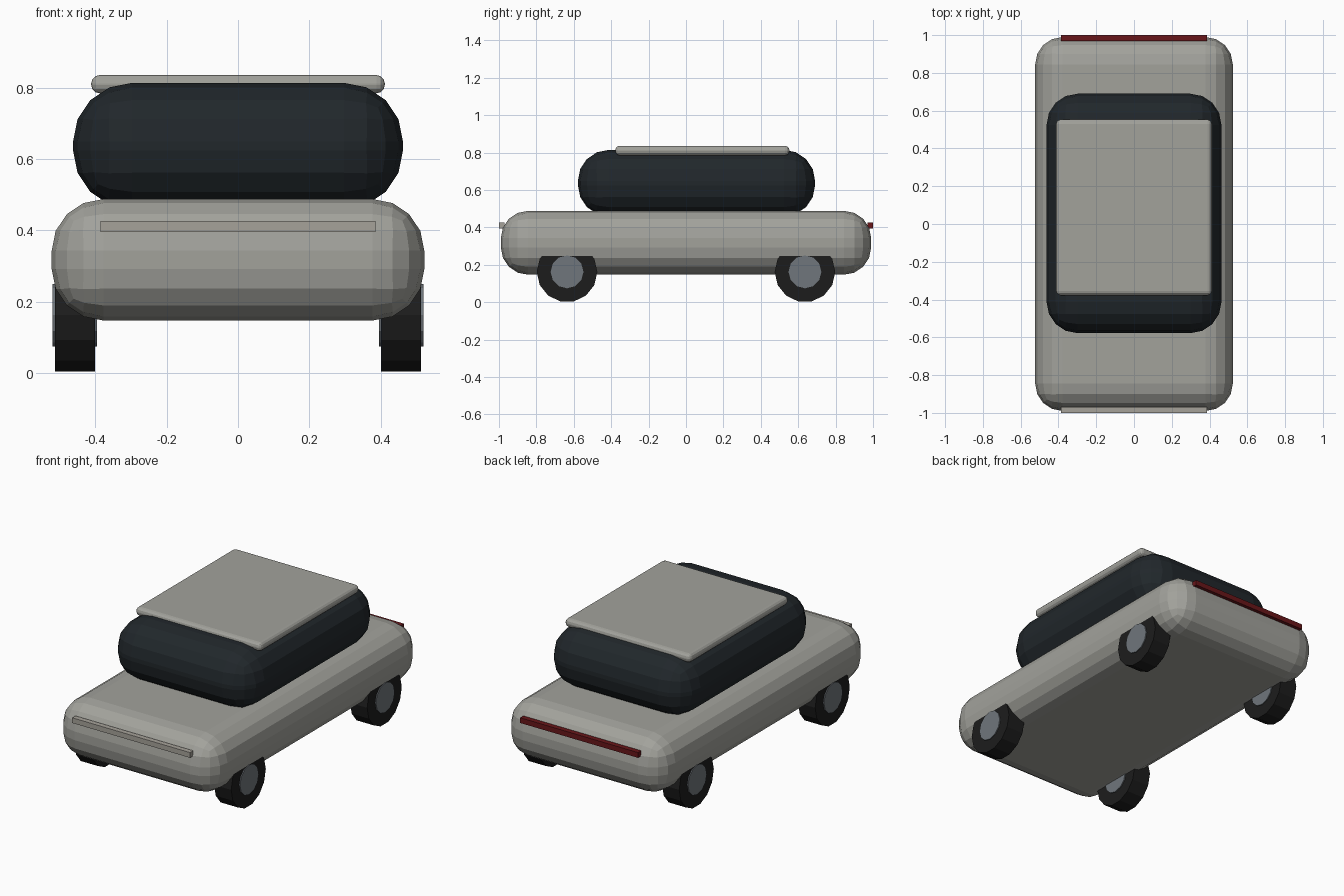
import bpy
import bmesh
from math import pi
from mathutils import Matrix, Vector

if "Cube" in bpy.data.objects:
    bpy.data.objects.remove(bpy.data.objects["Cube"])


def material(name, r, g, b):
    m = bpy.data.materials.new(name)
    m.diffuse_color = (r, g, b, 1)
    m.use_nodes = True
    m.node_tree.nodes["Principled BSDF"].inputs["Base Color"].default_value = m.diffuse_color
    return m


paint = material("warm_grey_paint", 0.36, 0.36, 0.33)
glass = material("dark_glass", 0.015, 0.02, 0.024)
rubber = material("rubber", 0.012, 0.012, 0.012)
metal = material("hub_metal", 0.16, 0.18, 0.20)
lamp = material("front_lamp", 0.38, 0.36, 0.32)
red = material("rear_lamp", 0.14, 0.008, 0.01)


def finish(bm, name, mat):
    me = bpy.data.meshes.new(name)
    bm.to_mesh(me)
    bm.free()
    me.materials.append(mat)
    ob = bpy.data.objects.new(name, me)
    bpy.context.collection.objects.link(ob)
    return ob


def box(name, lo, hi, mat, radius=0, segments=4):
    lo, hi = Vector(lo), Vector(hi)
    bm = bmesh.new()
    bmesh.ops.create_cube(bm, size=1)
    bmesh.ops.scale(bm, vec=hi - lo, verts=bm.verts)
    bmesh.ops.translate(bm, vec=(lo + hi) / 2, verts=bm.verts)
    if radius:
        bmesh.ops.bevel(bm, geom=bm.edges[:], offset=radius, segments=segments,
                        profile=0.5, affect='EDGES', clamp_overlap=True)
    return finish(bm, name, mat)


def disc(name, centre, radius, width, sides, mat):
    bm = bmesh.new()
    bmesh.ops.create_cone(bm, cap_ends=True, segments=sides, radius1=radius,
                          radius2=radius, depth=width)
    bmesh.ops.transform(bm, matrix=Matrix.Translation(centre) @ Matrix.Rotation(pi / 2, 4, 'Y')
                        @ Matrix.Rotation(0, 4, 'Z'), verts=bm.verts)
    return finish(bm, name, mat)


# Rounded body, glass cabin and roof panel
box("body", (-0.523, -0.99, 0.147), (0.523, 0.99, 0.488), paint, 0.145)
box("cabin", (-0.463, -0.578, 0.46), (0.463, 0.69, 0.814), glass, 0.165)
box("roof_panel", (-0.412, -0.378, 0.785), (0.412, 0.553, 0.836), paint, 0.023, 3)

# Light bars at both ends
box("front_light", (-0.386, -1.0, 0.395), (0.386, -0.97, 0.426), lamp)
box("rear_light", (-0.386, 0.97, 0.395), (0.386, 1.0, 0.426), red)

# Wheels with hubs slightly proud of the tyres
for sx, side in ((-1, "left"), (1, "right")):
    for sy, end in ((-1, "front"), (1, "rear")):
        c = (sx * 0.458, sy * 0.636, 0.162)
        disc(f"{end}_{side}_tyre", c, 0.162, 0.112, 14, rubber)
        disc(f"{end}_{side}_hub", c, 0.088, 0.124, 12, metal)
